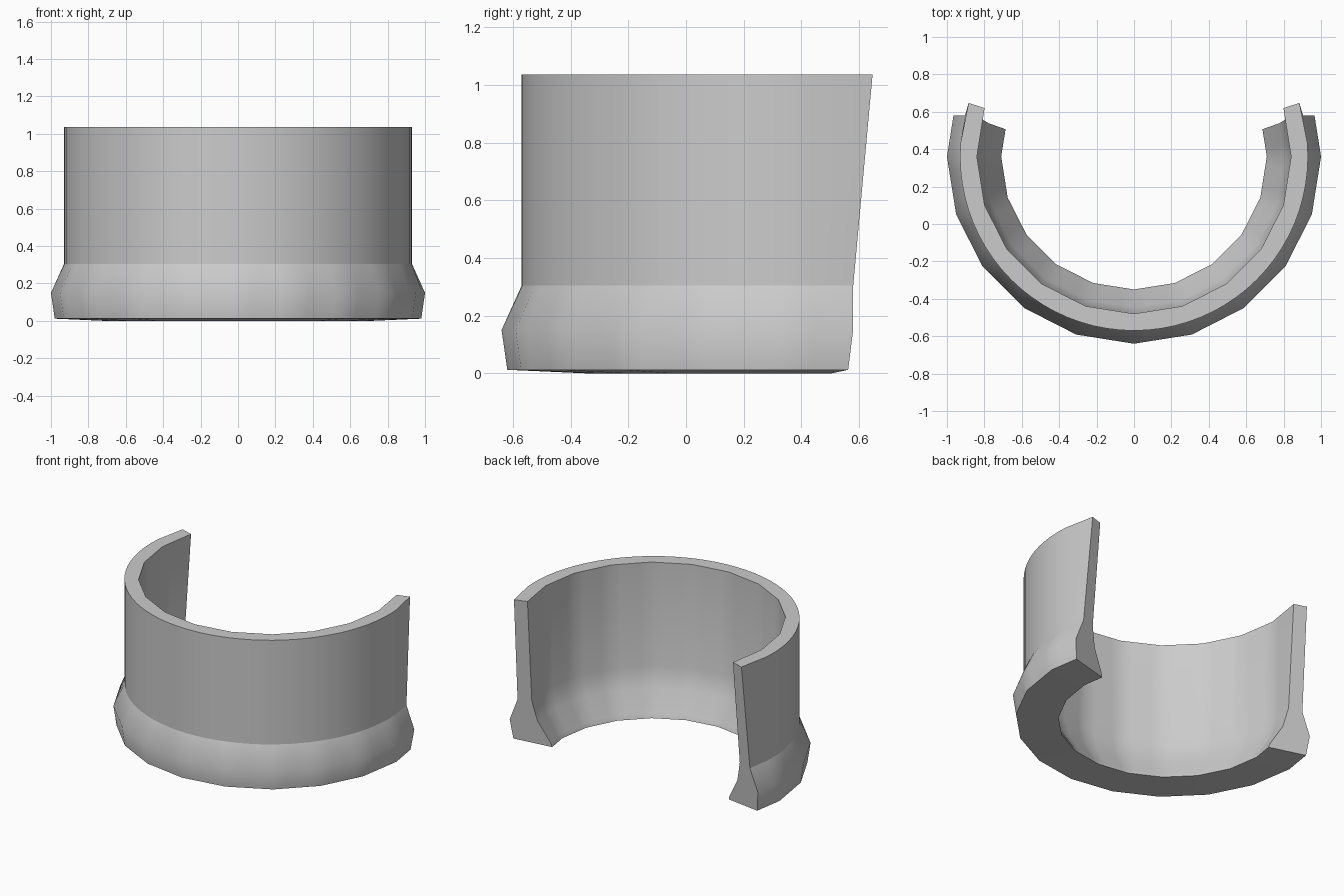
import bpy, bmesh
from math import sin, cos, radians

cube = bpy.data.objects.get("Cube")
if cube:
    bpy.data.objects.remove(cube)

# Grey material
grey = bpy.data.materials.new("plain grey")
grey.use_nodes = True
colour = (0.6, 0.6, 0.6, 1)
grey.diffuse_color = colour
grey.node_tree.nodes["Principled BSDF"].inputs["Base Color"].default_value = colour

CENTRE_Y = 0.36
SIDE = 18            # facet angle of the coarse rings
HEIGHT = 1.037

# Cross-section: radius, height, faceted ring, sharp ring
profile = [
    (0.71, 0.0, True, True),          # inner lip
    (0.98, 0.012, True, True),        # outer foot
    (1.0, 0.15, True, False),         # widest point of the collar
    (0.93, 0.305, False, True),       # collar meets wall
    (0.93, HEIGHT, False, True),      # outer rim
    (0.84, HEIGHT, True, True),       # inner rim
    (0.84, 0.31, True, False),        # start of inner flare
    (0.805, 0.17, True, False),
    (0.72, 0.03, True, False),
]


def end_angle(z):
    """Angle from the front at which the open ring stops."""
    if z < 0.305:
        return 102 + 1.7 * z / 0.305
    return 103.7 + 4.3 * (z - 0.305) / (HEIGHT - 0.305)


def point(radius, z, faceted, angle):
    if faceted:
        half = SIDE / 2
        radius *= cos(radians(half)) / cos(radians(angle % SIDE - half))
    a = radians(angle)
    return radius * sin(a), CENTRE_Y - radius * cos(a), z


# Open ring: sweep the section around, then cap both ends
bm = bmesh.new()
steps = 22
columns = []
for i in range(-steps, steps + 1):
    column = []
    for radius, z, faceted, sharp in profile:
        angle = i * 4.5
        if abs(i) == steps:
            angle = end_angle(z) * (1 if i > 0 else -1)
        column.append(bm.verts.new(point(radius, z, faceted, angle)))
    columns.append(column)

count = len(profile)
for a, b in zip(columns, columns[1:]):
    for j in range(count):
        k = (j + 1) % count
        bm.faces.new((a[j], b[j], b[k], a[k]))
caps = [bm.faces.new(columns[0]), bm.faces.new(columns[-1][::-1])]
bmesh.ops.recalc_face_normals(bm, faces=bm.faces[:])

# Smooth around the ring, crisp at rims, foot and cut ends
for face in bm.faces:
    face.smooth = True
for a, b in zip(columns, columns[1:]):
    for j in range(count):
        if profile[j][3]:
            bm.edges.get((a[j], b[j])).smooth = False
for cap in caps:
    for edge in cap.edges:
        edge.smooth = False

mesh = bpy.data.meshes.new("open_collar_ring")
bm.to_mesh(mesh)
bm.free()
mesh.materials.append(grey)
ring = bpy.data.objects.new("open_collar_ring", mesh)
bpy.context.collection.objects.link(ring)
